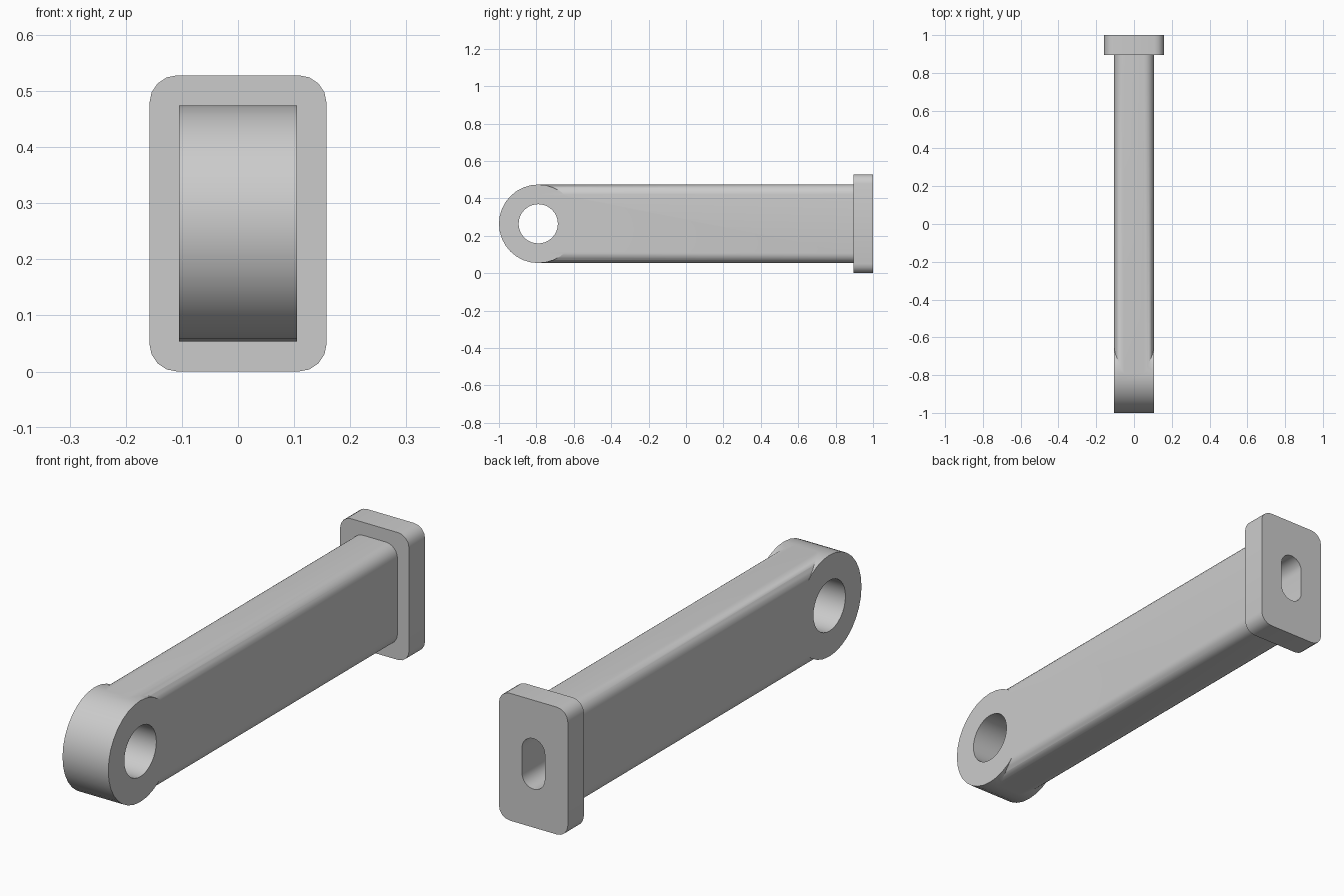
import bpy, bmesh, math

if "Cube" in bpy.data.objects:
    bpy.data.objects.remove(bpy.data.objects["Cube"], do_unlink=True)

MID_Z = 0.264      # height of the shared centre line
EYE_Y = -0.79      # centre of the pivot eye
PLATE_Y = 0.895    # front face of the end plate

grey = bpy.data.materials.new("plain grey")
grey.use_nodes = True
grey.diffuse_color = (0.6, 0.6, 0.6, 1)
grey.node_tree.nodes["Principled BSDF"].inputs["Base Color"].default_value = (0.6, 0.6, 0.6, 1)


def rounded_outline(half_w, half_h, radius, steps):
    """Counter-clockwise rounded rectangle around the origin."""
    pts = []
    for k, (sx, sy) in enumerate(((1, 1), (-1, 1), (-1, -1), (1, -1))):
        for i in range(steps + 1):
            a = math.pi / 2 * (k + i / steps)
            p = (sx * (half_w - radius) + radius * math.cos(a),
                 sy * (half_h - radius) + radius * math.sin(a))
            if not pts or math.dist(p, pts[-1]) > 1e-5:
                pts.append(p)
    if math.dist(pts[0], pts[-1]) < 1e-5:
        pts.pop()
    return pts


def prism(name, outline, lo, hi, place):
    """Extrude an outline from lo to hi; place maps (u, v, depth) to a point."""
    bm = bmesh.new()
    face = bm.faces.new([bm.verts.new(place(u, v, lo)) for u, v in outline])
    top = bmesh.ops.extrude_face_region(bm, geom=[face])["geom"]
    shift = [b - a for a, b in zip(place(0, 0, lo), place(0, 0, hi))]
    bmesh.ops.translate(bm, vec=shift, verts=[g for g in top if isinstance(g, bmesh.types.BMVert)])
    bmesh.ops.recalc_face_normals(bm, faces=bm.faces)
    mesh = bpy.data.meshes.new(name)
    bm.to_mesh(mesh)
    bm.free()
    mesh.materials.append(grey)
    ob = bpy.data.objects.new(name, mesh)
    bpy.context.collection.objects.link(ob)
    return ob


def along_y(u, v, d):
    return (u, d, MID_Z + v)


def along_x(u, v, d):
    return (d, EYE_Y + u, MID_Z + v)


def combine(ob, other, operation):
    mod = ob.modifiers.new(operation.title(), 'BOOLEAN')
    mod.operation, mod.solver, mod.object = operation, 'EXACT', other


# Arm, eye and end plate
arm = prism("arm_and_eye", rounded_outline(0.105, 0.21, 0.053, 6), EYE_Y, PLATE_Y, along_y)
eye = prism("eye", rounded_outline(0.21, 0.21, 0.21, 8), -0.105, 0.105, along_x)
plate = prism("end_plate", rounded_outline(0.158, MID_Z, 0.05, 4), PLATE_Y, 1.0, along_y)

# Pivot bore and the long slot through the plate into the hollow arm
bore = prism("bore_cutter", rounded_outline(0.105, 0.105, 0.105, 8), -0.3, 0.3, along_x)
slot = prism("slot_cutter", rounded_outline(0.0525, 0.105, 0.0525, 6), -0.58, 1.1, along_y)

combine(arm, eye, 'UNION')
combine(arm, bore, 'DIFFERENCE')
combine(arm, slot, 'DIFFERENCE')
combine(plate, slot, 'DIFFERENCE')

# Bake the booleans and drop the helpers
graph = bpy.context.evaluated_depsgraph_get()
for ob in (arm, plate):
    baked = bpy.data.meshes.new_from_object(ob.evaluated_get(graph))
    ob["baked"] = baked.name
for ob in (arm, plate):
    ob.data = bpy.data.meshes[ob["baked"]]
    ob.modifiers.clear()
    del ob["baked"]
for helper in (eye, bore, slot):
    bpy.data.objects.remove(helper, do_unlink=True)

# Smooth curved walls, crisp edges
bpy.ops.object.select_all(action='DESELECT')
for ob in (arm, plate):
    ob.select_set(True)
bpy.context.view_layer.objects.active = arm
bpy.ops.object.shade_smooth_by_angle(angle=math.radians(30))
